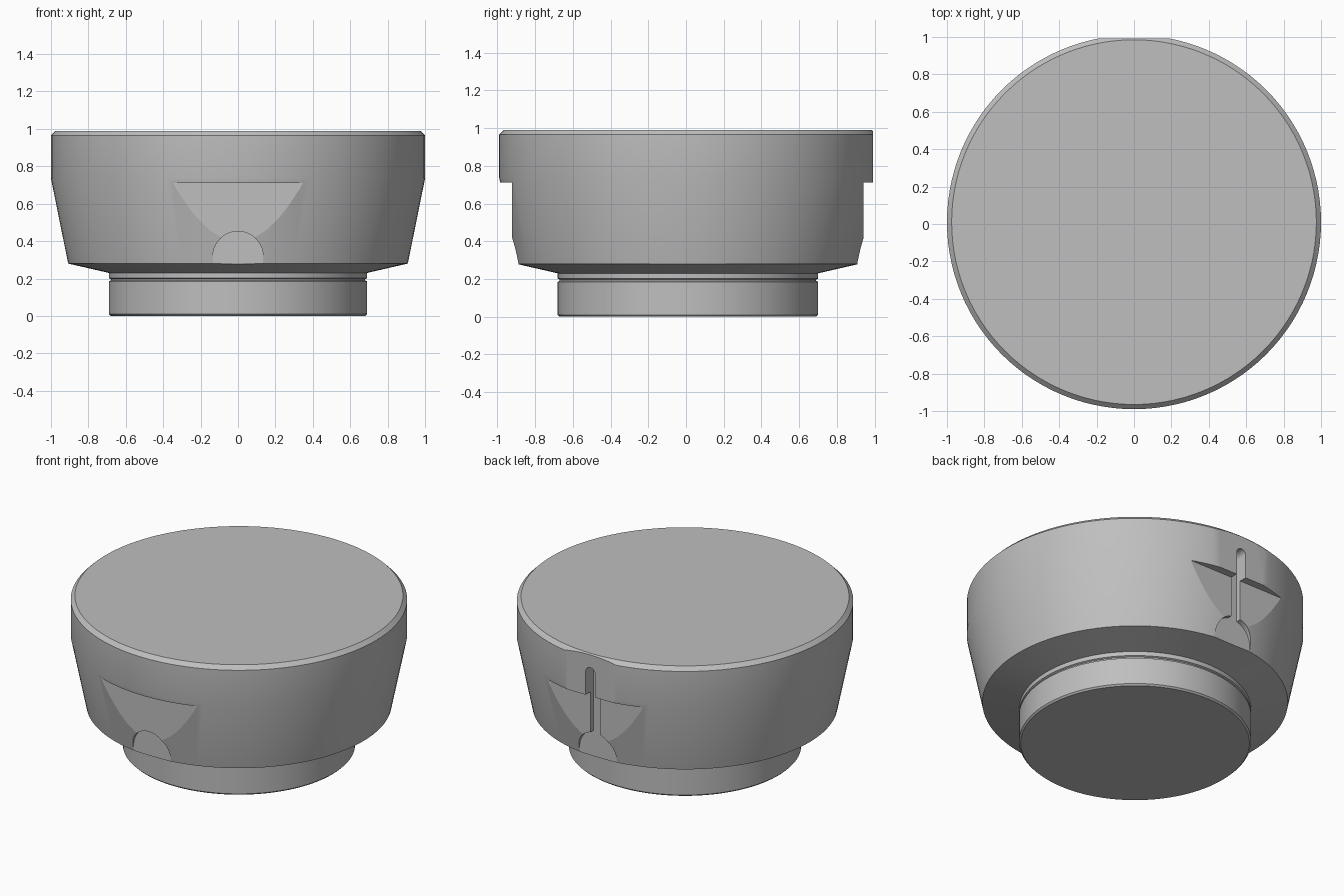
import bpy, bmesh, math
from mathutils import Matrix

cube = bpy.data.objects.get("Cube")
if cube:
    bpy.data.objects.remove(cube, do_unlink=True)

CENTRE_Y = 0.01

grey = bpy.data.materials.new("plain grey")
grey.use_nodes = True
colour = (0.52, 0.52, 0.52, 1)
grey.diffuse_color = colour
grey.node_tree.nodes["Principled BSDF"].inputs["Base Color"].default_value = colour


def make_object(name, bm):
    bmesh.ops.recalc_face_normals(bm, faces=bm.faces)
    mesh = bpy.data.meshes.new(name)
    bm.to_mesh(mesh)
    bm.free()
    mesh.materials.append(grey)
    obj = bpy.data.objects.new(name, mesh)
    bpy.context.collection.objects.link(obj)
    return obj


def lathe(name, profile, segments=112):
    """Revolve (radius, height) points and cap both ends."""
    bm = bmesh.new()
    rings = []
    for r, z in profile:
        rings.append([bm.verts.new((r * math.sin(a), CENTRE_Y - r * math.cos(a), z))
                      for a in (math.tau * i / segments for i in range(segments))])
    for low, high in zip(rings, rings[1:]):
        for i in range(segments):
            j = (i + 1) % segments
            bm.faces.new((low[i], low[j], high[j], high[i]))
    bm.faces.new(rings[0])
    bm.faces.new(rings[-1])
    return make_object(name, bm)


def box_cutter(name, x, y, z):
    """Box between the given (low, high) limits."""
    bm = bmesh.new()
    spans = (x, y, z)
    size = Matrix.Diagonal([b - a for a, b in spans] + [1])
    place = Matrix.Translation([(a + b) / 2 for a, b in spans])
    bmesh.ops.create_cube(bm, size=1, matrix=place @ size)
    return make_object(name, bm)


def prism_cutter(name, outline, y0, y1):
    """Extrude an (x, z) outline along y."""
    bm = bmesh.new()
    face = bm.faces.new([bm.verts.new((x, y0, z)) for x, z in outline])
    grown = bmesh.ops.extrude_face_region(bm, geom=[face])
    moved = [v for v in grown["geom"] if isinstance(v, bmesh.types.BMVert)]
    bmesh.ops.translate(bm, verts=moved, vec=(0, y1 - y0, 0))
    return make_object(name, bm)


def arc(cx, cz, r, start, end, steps=24):
    angles = [math.radians(start + (end - start) * i / steps) for i in range(steps + 1)]
    return [(cx + r * math.cos(a), cz + r * math.sin(a)) for a in angles]


# Round body with a stepped neck below
body = lathe("cap_body", [
    (0.68, 0), (0.69, 0.01), (0.69, 0.185), (0.68, 0.19), (0.68, 0.197),
    (0.69, 0.202), (0.69, 0.23), (0.908, 0.28), (1.0, 0.735), (1.0, 0.965),
    (0.975, 0.99)])

# Thumb notch and finger recess outlines
R, CZ, SLOT = 0.135, 0.317, 0.034
arch = [(R, 0.2)] + arc(0, CZ, R, 0, 180) + [(-R, 0.2)]
lean = math.degrees(math.asin(SLOT / R))
keyhole = ([(R, 0.2)] + arc(0, CZ, R, 0, 90 - lean)
           + arc(0, 0.865, SLOT, 0, 180, 12)
           + arc(0, CZ, R, 90 + lean, 180) + [(-R, 0.2)])

cutters = [
    box_cutter("front_notch_cutter", (-0.6, 0.6), (-1.3, CENTRE_Y - 0.932), (0.25, 0.712)),
    box_cutter("back_notch_cutter", (-0.6, 0.6), (CENTRE_Y + 0.932, 1.3), (0.25, 0.712)),
    box_cutter("back_flat_cutter", (-0.6, 0.6), (0.992, 1.4), (0.6, 1.2)),
    prism_cutter("front_arch_cutter", arch, -1.3, CENTRE_Y - 0.899),
    prism_cutter("back_keyhole_cutter", keyhole, CENTRE_Y + 0.899, 1.3),
]

# Carve the notches, then remove the cutters
bpy.ops.object.select_all(action="DESELECT")
bpy.context.view_layer.objects.active = body
body.select_set(True)
for cutter in cutters:
    cutter.hide_render = True
    mod = body.modifiers.new("carve", "BOOLEAN")
    mod.operation = "DIFFERENCE"
    mod.solver = "EXACT"
    mod.object = cutter
    bpy.ops.object.modifier_apply(modifier=mod.name)
for cutter in cutters:
    bpy.data.objects.remove(cutter, do_unlink=True)

bpy.ops.object.shade_smooth_by_angle(angle=math.radians(12))
